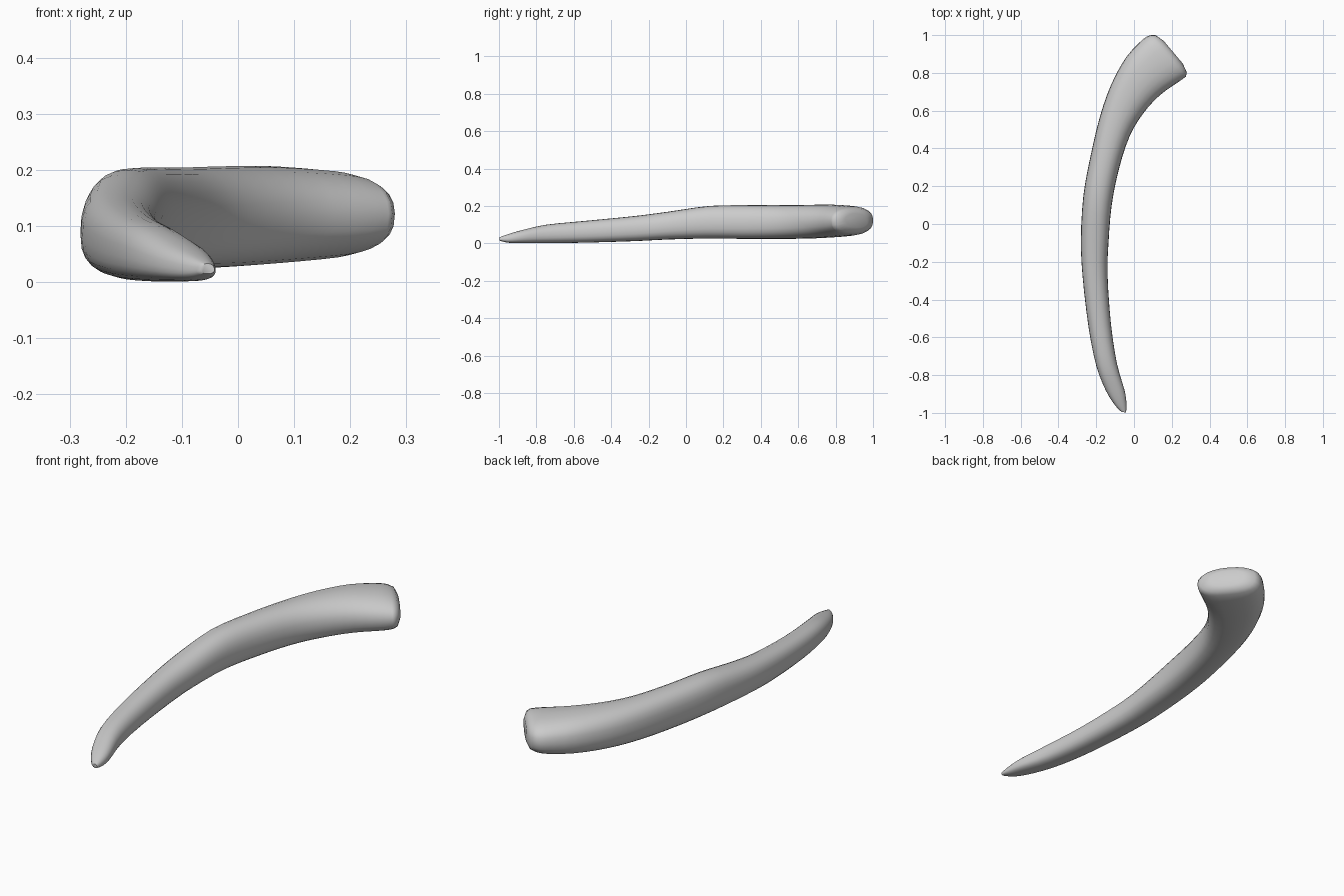
import bpy, bmesh, math
from mathutils import Vector

if "Cube" in bpy.data.objects:
    bpy.data.objects.remove(bpy.data.objects["Cube"])

# Cross-sections from tip to butt: outer x,y, inner x,y, bottom z, top z
SECTIONS = [
    (-.066, -.995, -.042, -.998, .015, .033),
    (-.10, -.96, -.04, -.95, .004, .048),
    (-.15, -.88, -.05, -.88, .001, .07),
    (-.20, -.75, -.09, -.74, .001, .10),
    (-.24, -.55, -.122, -.53, .004, .12),
    (-.272, -.28, -.14, -.27, .012, .146),
    (-.281, -.08, -.135, -.10, .021, .17),
    (-.268, .15, -.118, .10, .026, .2),
    (-.23, .36, -.08, .29, .024, .204),
    (-.18, .57, -.025, .46, .024, .204),
    (-.12, .74, .045, .58, .026, .206),
    (-.04, .885, .135, .68, .032, .207),
    (.05, .98, .24, .755, .042, .2),
    (.09, 1.0, .275, .78, .052, .192),
]
SIDES, STEPS = 24, 3


def smooth(a, b, c, d, t):
    """Catmull-Rom blend of four sections"""
    return [.5 * (2*q + (r-p)*t + (2*p-5*q+4*r-s)*t*t + (3*q-p-3*r+s)*t**3)
            for p, q, r, s in zip(a, b, c, d)]


rows = []
last = len(SECTIONS) - 1
for i in range(last):
    quad = [SECTIONS[max(0, min(last, i + k))] for k in (-1, 0, 1, 2)]
    rows += [smooth(*quad, j / STEPS) for j in range(STEPS)]
rows.append(SECTIONS[last])


def ring(bm, sec, u, scale=1.0, push=Vector()):
    """Rounded section, squarer outside, narrower at the inner edge near the butt"""
    ox, oy, ix, iy, z0, z1 = sec
    mid = Vector(((ox+ix)/2, (oy+iy)/2, (z0+z1)/2))
    half = Vector(((ix-ox)/2, (iy-oy)/2, 0))
    verts = []
    for k in range(SIDES):
        a = 2 * math.pi * k / SIDES
        c, s = math.cos(a), math.sin(a)
        p = .78 if c < 0 or s < 0 else .9
        c = math.copysign(abs(c)**p, c)
        s = math.copysign(abs(s)**p, s)
        lean = -.2 * (1 - abs(s)) * (1 - u)      # side edges sit low toward the tip
        off = half * c + Vector((0, 0, (z1-z0)/2 * (s + lean)))
        verts.append(bm.verts.new(mid + off * scale + push))
    return verts


# Curved tapering body
bm = bmesh.new()
n = len(rows) - 1
rings = [ring(bm, r, i / n) for i, r in enumerate(rows)]
# Slightly domed butt end
out = Vector((.77, .63, 0))
for scale, push in ((.9, .018), (.55, .032)):
    rings.append(ring(bm, SECTIONS[last], 1, scale, out * push))
for a, b in zip(rings, rings[1:]):
    for k in range(SIDES):
        m = (k + 1) % SIDES
        bm.faces.new((a[k], a[m], b[m], b[k]))
bm.faces.new(rings[0])
bm.faces.new(rings[-1])
bmesh.ops.recalc_face_normals(bm, faces=bm.faces)

mesh = bpy.data.meshes.new("curved_horn")
bm.to_mesh(mesh)
bm.free()
horn = bpy.data.objects.new("curved_horn", mesh)
bpy.context.collection.objects.link(horn)
bpy.context.view_layer.objects.active = horn
horn.select_set(True)
bpy.ops.object.shade_smooth_by_angle(angle=math.radians(50))
